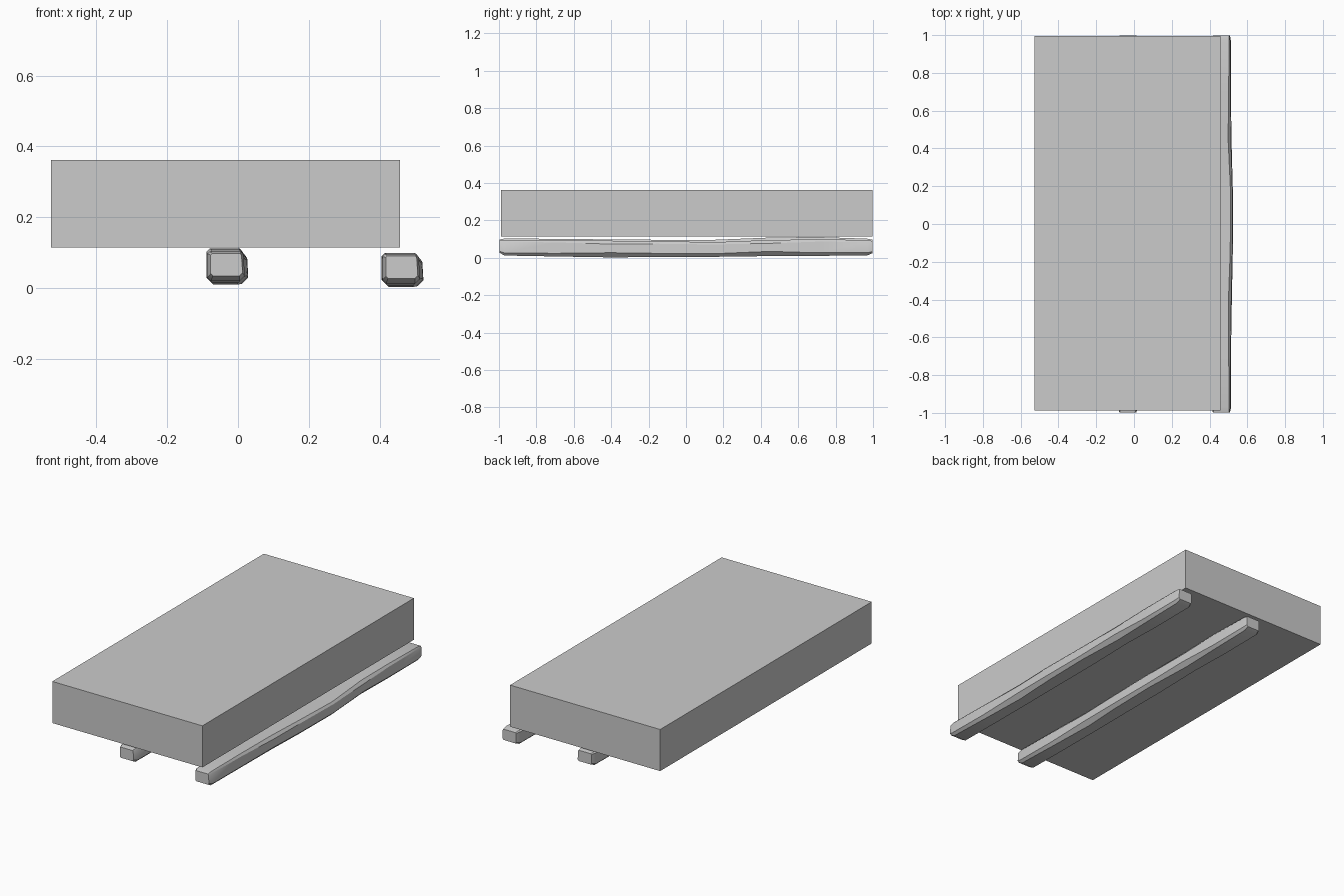
import bpy, bmesh

if "Cube" in bpy.data.objects:
    bpy.data.objects.remove(bpy.data.objects["Cube"])

# Large plain block resting above the beams
bpy.ops.mesh.primitive_cube_add(size=1, location=(-0.035, 0.004, 0.2375))
block = bpy.context.object
block.name = "block"
block.scale = (0.986, 1.985, 0.247)
bpy.ops.object.transform_apply(location=False, rotation=False, scale=True)

# Stations along a rough-hewn beam: y, left, right, bottom, top, corner chamfer
STATIONS = [
    (-0.998, 0.418, 0.508, 0.030, 0.093, 0.006),
    (-0.970, 0.408, 0.514, 0.015, 0.099, 0.010),
    (-0.700, 0.409, 0.513, 0.010, 0.097, 0.012),
    (-0.400, 0.408, 0.518, 0.005, 0.094, 0.018),
    (-0.150, 0.411, 0.523, 0.007, 0.092, 0.014),
    (0.150, 0.412, 0.524, 0.008, 0.086, 0.012),
    (0.450, 0.408, 0.516, 0.012, 0.098, 0.018),
    (0.700, 0.406, 0.513, 0.013, 0.101, 0.012),
    (0.970, 0.407, 0.513, 0.016, 0.098, 0.010),
    (0.998, 0.418, 0.508, 0.028, 0.092, 0.006),
]


def section(l, r, b, t, c):
    """Chamfered rectangle with slightly uneven corners."""
    return [(l + c, b), (r - 1.4 * c, b), (r, b + 1.4 * c), (r - .003, t - c),
            (r - c, t), (l + .7 * c, t), (l, t - .7 * c), (l, b + c)]


def beam(name, dx, dz, lift):
    bm = bmesh.new()
    rings = []
    for y, l, r, b, t, c in STATIONS:
        bump = lift if 0.1 < y < 0.8 else 0
        rings.append([bm.verts.new((x + dx, y, z + dz + (bump if z > 0.06 else 0)))
                      for x, z in section(l, r, b, t, c)])
    for a, b in zip(rings, rings[1:]):
        for i in range(8):
            j = (i + 1) % 8
            bm.faces.new((a[i], a[j], b[j], b[i]))
    bm.faces.new(rings[0])
    bm.faces.new(rings[-1])
    bmesh.ops.recalc_face_normals(bm, faces=bm.faces)
    me = bpy.data.meshes.new(name)
    bm.to_mesh(me)
    bm.free()
    ob = bpy.data.objects.new(name, me)
    bpy.context.collection.objects.link(ob)
    bpy.ops.object.select_all(action='DESELECT')
    bpy.context.view_layer.objects.active = ob
    ob.select_set(True)
    bpy.ops.object.shade_smooth_by_angle(angle=0.5)


# Two support beams
beam("side_beam", 0, -0.003, 0)
beam("middle_beam", -0.495, 0.004, 0.006)
